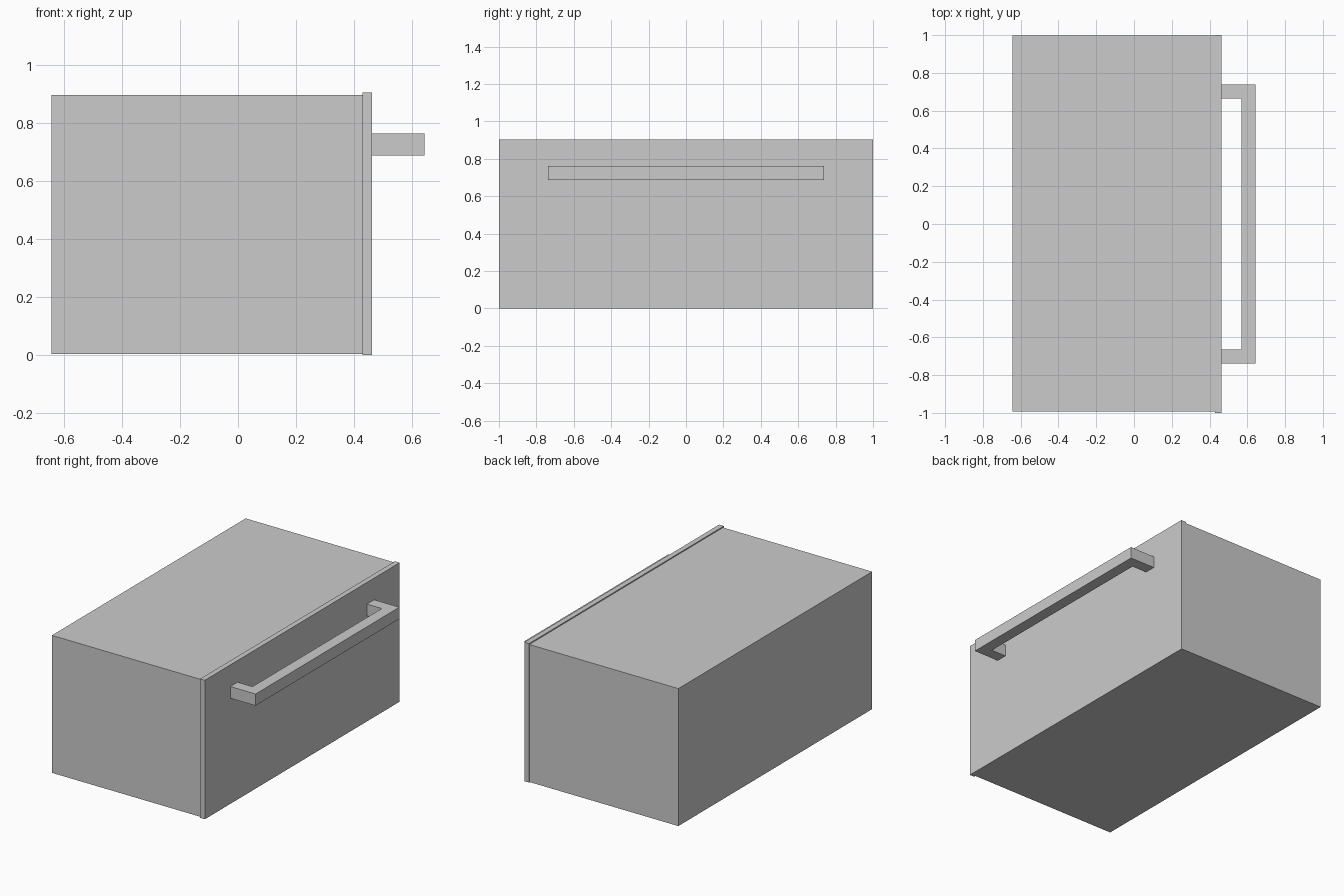
import bpy, bmesh

if "Cube" in bpy.data.objects:
    bpy.data.objects.remove(bpy.data.objects["Cube"])


def prism(name, outline, z0, z1):
    """Extrude a counter-clockwise XY outline from z0 up to z1."""
    bm = bmesh.new()
    base = bm.faces.new([bm.verts.new((x, y, z0)) for x, y in outline])
    top = bmesh.ops.extrude_face_region(bm, geom=[base], use_keep_orig=True)
    verts = [g for g in top["geom"] if isinstance(g, bmesh.types.BMVert)]
    bmesh.ops.translate(bm, verts=verts, vec=(0, 0, z1 - z0))
    bmesh.ops.recalc_face_normals(bm, faces=bm.faces[:])
    mesh = bpy.data.meshes.new(name)
    bm.to_mesh(mesh)
    bm.free()
    obj = bpy.data.objects.new(name, mesh)
    bpy.context.collection.objects.link(obj)
    return obj


def rect(x0, x1, y0, y1):
    return [(x0, y0), (x1, y0), (x1, y1), (x0, y1)]


BACK, JOINT, FACE, TIP = -0.643, 0.428, 0.462, 0.643

# Drawer body, slightly smaller than the front panel
prism("drawer_body", rect(BACK, JOINT, -0.992, 0.997), 0.003, 0.896)

# Front panel
prism("drawer_front", rect(JOINT, FACE, -1.0, 1.0), 0.0, 0.903)

# U-shaped pull handle
half, bar = 0.738, 0.074
handle = [(FACE, -half), (TIP, -half), (TIP, half), (FACE, half),
          (FACE, half - bar), (TIP - bar, half - bar),
          (TIP - bar, bar - half), (FACE, bar - half)]
prism("handle", handle, 0.686, 0.762)
